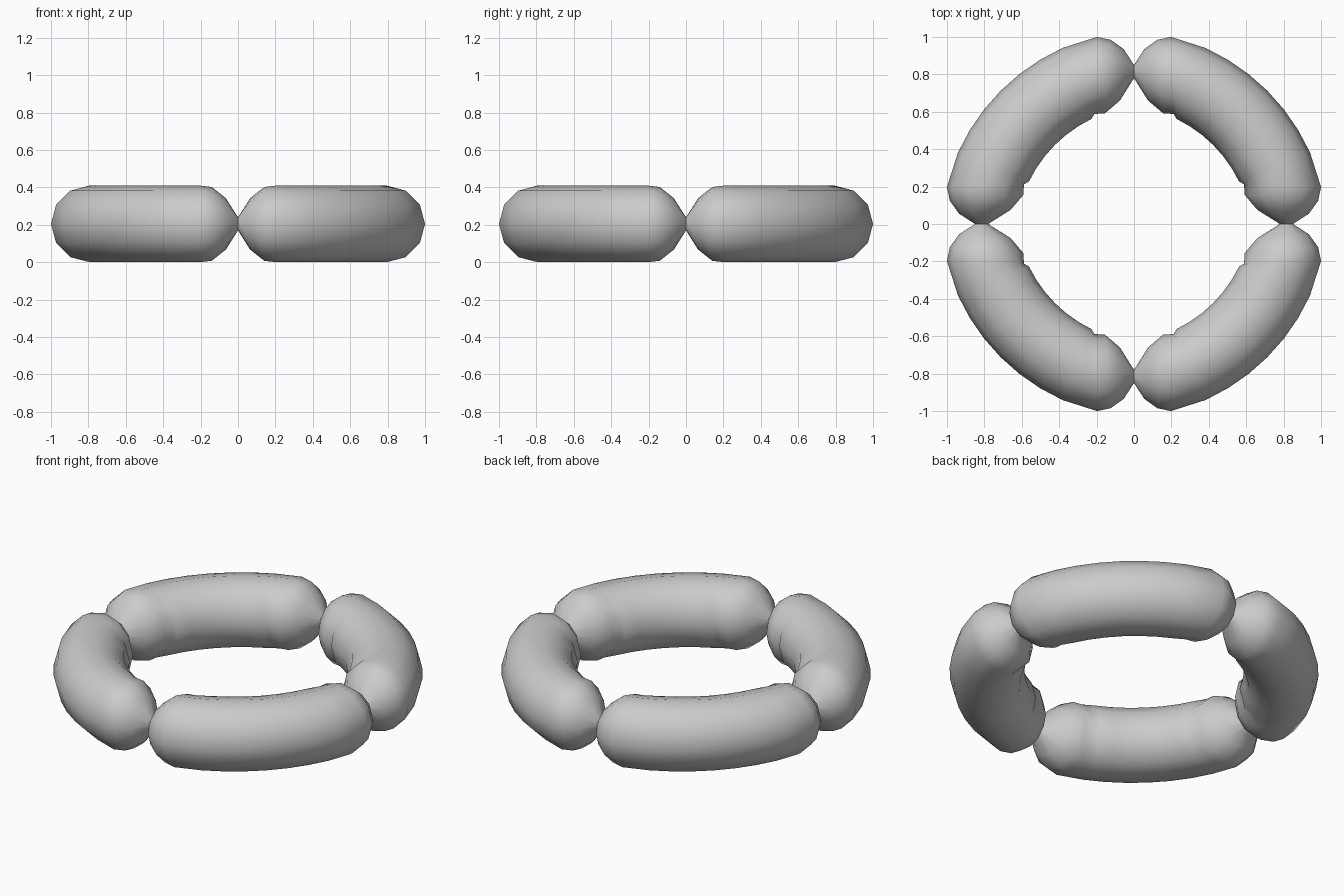
import bpy
import bmesh
import math
from mathutils import Vector

cube = bpy.data.objects.get("Cube")
if cube:
    bpy.data.objects.remove(cube, do_unlink=True)

SIDES = 12
TUBE = 0.205
BODY_STEPS = 8

grey = bpy.data.materials.new("plain grey")
grey.use_nodes = True
colour = (0.6, 0.6, 0.6, 1)
grey.diffuse_color = colour
grey.node_tree.nodes["Principled BSDF"].inputs["Base Color"].default_value = colour

# Rounded end, from neck to full girth: outer and inner edge of each ring
end = [((0, 0.85), (0, 0.78)),
       ((0.055, 0.935), (0.075, 0.66)),
       ((0.125, 0.985), (0.155, 0.592)),
       ((0.198, 1.0), (0.212, 0.588))]

# Curved body between the two ends
body = []
start, stop = math.radians(75.5), math.radians(14.5)
for i in range(1, BODY_STEPS):
    t = i / BODY_STEPS
    a = start + (stop - start) * t
    r = 0.803 + 0.014 * (2 * t - 1) ** 2
    d = Vector((math.cos(a), math.sin(a)))
    body.append((d * (r + TUBE), d * (r - TUBE)))

# The far end mirrors the near end across the diagonal
far_end = [((o[1], o[0]), (i[1], i[0])) for o, i in reversed(end)]
stations = end + body + far_end


def make_link(name, turn):
    """Loft rings through the stations, then turn the link into place."""
    bm = bmesh.new()
    rings = []
    for outer, inner in stations:
        o, i = Vector(outer).to_3d(), Vector(inner).to_3d()
        centre, arm = (o + i) / 2, (o - i) / 2
        up = Vector((0, 0, min(arm.length, TUBE)))
        ring = []
        for k in range(SIDES):
            a = math.tau * k / SIDES
            ring.append(bm.verts.new(centre + arm * math.cos(a) + up * math.sin(a)))
        rings.append(ring)
    for p, q in zip(rings, rings[1:]):
        for k in range(SIDES):
            n = (k + 1) % SIDES
            bm.faces.new((p[k], p[n], q[n], q[k])).smooth = True
    bmesh.ops.recalc_face_normals(bm, faces=bm.faces)
    mesh = bpy.data.meshes.new(name)
    bm.to_mesh(mesh)
    bm.free()
    mesh.materials.append(grey)
    link = bpy.data.objects.new(name, mesh)
    link.location.z = TUBE
    link.rotation_euler.z = turn
    bpy.context.collection.objects.link(link)


# Four links joined neck to neck in a ring
names = ["back_left_link", "back_right_link", "front_right_link", "front_left_link"]
for n, name in enumerate(names):
    make_link(name, n * math.pi / 2)
